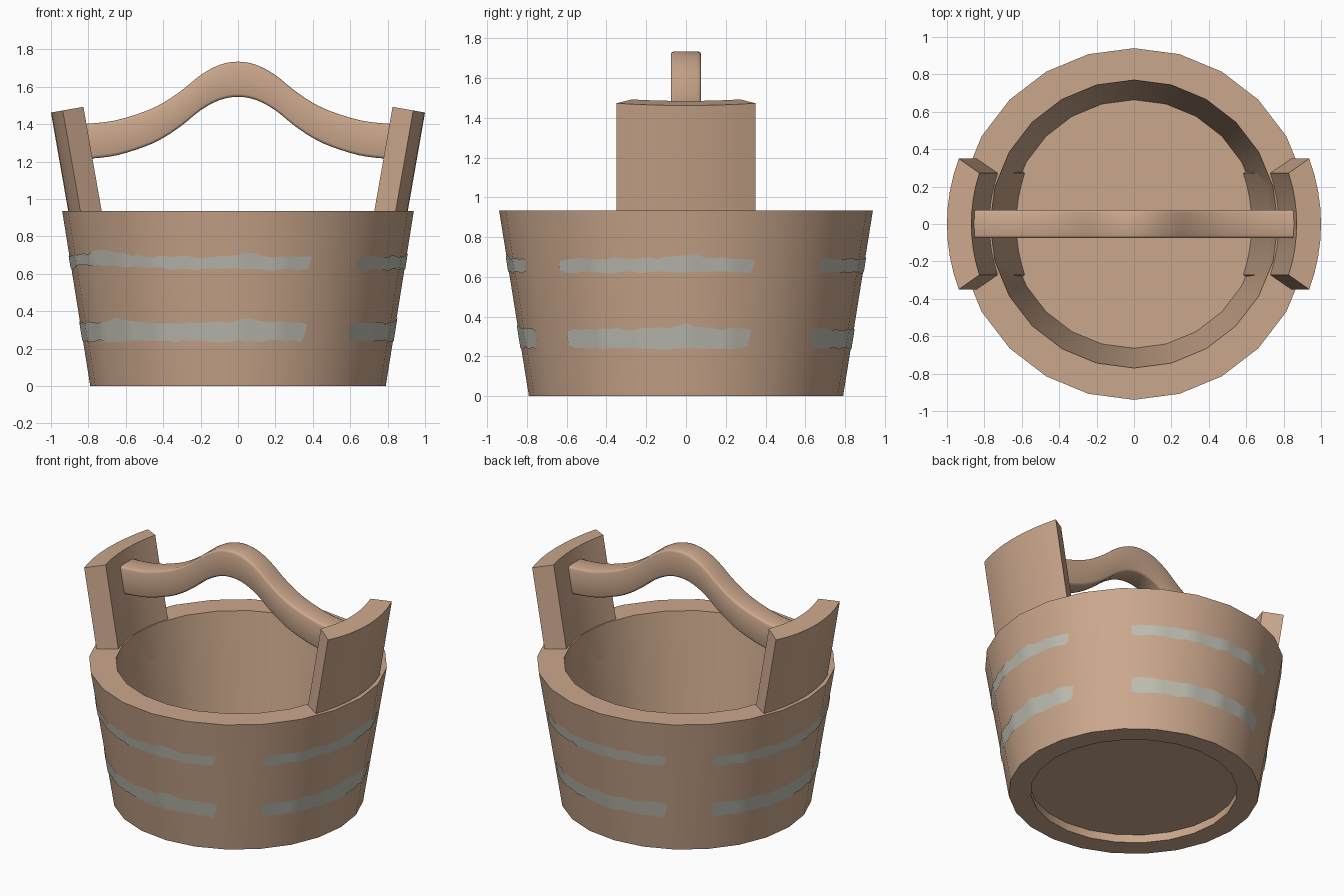
import bpy, bmesh, math, random
from math import sin, cos, radians

if "Cube" in bpy.data.objects:
    bpy.data.objects.remove(bpy.data.objects["Cube"])

random.seed(4)


def material(name, rgb):
    m = bpy.data.materials.new(name)
    m.diffuse_color = (*rgb, 1)
    m.use_nodes = True
    m.node_tree.nodes["Principled BSDF"].inputs["Base Color"].default_value = m.diffuse_color
    return m


WOOD = material("tan_wood", (0.60, 0.39, 0.265))
BAND = material("worn_grey_metal", (0.52, 0.515, 0.45))


def build(name, verts, faces, mat, angle=35, fix=True):
    me = bpy.data.meshes.new(name)
    me.from_pydata(verts, [], faces)
    if fix:
        bm = bmesh.new()
        bm.from_mesh(me)
        bmesh.ops.recalc_face_normals(bm, faces=bm.faces)
        bm.to_mesh(me)
        bm.free()
    me.materials.append(mat)
    ob = bpy.data.objects.new(name, me)
    bpy.context.collection.objects.link(ob)
    bpy.ops.object.select_all(action='DESELECT')
    ob.select_set(True)
    bpy.context.view_layer.objects.active = ob
    bpy.ops.object.shade_smooth_by_angle(angle=radians(angle))
    return ob


def bridge(rings, size, closed=False):
    """Quads joining successive rings of equal size; caps if open."""
    n = rings if closed else rings - 1
    faces = []
    for i in range(n):
        a, b = i * size, ((i + 1) % rings) * size
        for j in range(size):
            k = (j + 1) % size
            faces.append((a + j, a + k, b + k, b + j))
    if not closed:
        faces += [tuple(range(size)), tuple(range((rings - 1) * size, rings * size))]
    return faces


# Tapered 24-sided wall, lathed from a slanted profile
SIDES, H = 24, 0.935
R0, R1 = 0.79, 0.94
profile = [(R0, 0), (R1, H), (0.77, H), (0.65, 0)]
verts = [(r * sin(radians(15 * i)), -r * cos(radians(15 * i)), z)
         for i in range(SIDES) for r, z in profile]
build("bucket_wall", verts, bridge(SIDES, 4, True), WOOD)

# Recessed floor board
verts = [(0.675 * sin(radians(15 * i)), -0.675 * cos(radians(15 * i)), z)
         for z in (0.06, 0.11) for i in range(SIDES)]
build("bucket_floor", verts, bridge(2, SIDES), WOOD)

# Curved, outward-leaning side boards that hold the handle
LEAN = 0.175
for name, s in (("left_board", -1), ("right_board", 1)):
    section = []
    for r, half, order in ((1.0, 0.35, 1), (0.87, 0.272, -1)):
        a = math.asin(half / r)
        for i in range(9):
            t = order * a * (i / 4 - 1)
            section.append((r * cos(t), r * sin(t)))
    verts = []
    for base in (0.08, 1.462):
        for x, y in section:
            z = base + (1.0 - x) * LEAN
            verts.append((s * (x - LEAN * (1.462 - base)), y, z))
    build(name, verts, bridge(2, len(section)), WOOD)

# Arched handle: rounded rectangle swept along a bow-shaped path
half = [(0, 1.64), (0.1, 1.622), (0.2, 1.568), (0.3, 1.487), (0.4, 1.42),
        (0.5, 1.373), (0.65, 1.327), (0.78, 1.31), (0.87, 1.305)]
path = [(-x, z) for x, z in reversed(half[1:])] + half
pts = []
for i in range(len(path) - 1):
    p = [path[max(0, min(len(path) - 1, i + k))] for k in (-1, 0, 1, 2)]
    for step in range(3):
        t = step / 3
        pts.append(tuple(0.5 * (2 * p[1][c] + (p[2][c] - p[0][c]) * t
                   + (2 * p[0][c] - 5 * p[1][c] + 4 * p[2][c] - p[3][c]) * t * t
                   + (3 * p[1][c] - p[0][c] - 3 * p[2][c] + p[3][c]) * t ** 3)
                   for c in (0, 1)))
pts.append(path[-1])
W, T, B = 0.076, 0.094, 0.016
corner = []
for q, (sy, sz) in enumerate(((1, 1), (-1, 1), (-1, -1), (1, -1))):
    for k in range(3):
        a = radians(90 * q + 45 * k)
        corner.append((sy * (W - B) + B * cos(a), sz * (T - B) + B * sin(a)))
verts = [(x, y, z + dz) for x, z in pts for y, dz in corner]
build("handle", verts, bridge(len(pts), len(corner)), WOOD, 50)


# Worn metal bands: thin ragged strips lying on the wall facets
def wall_point(deg, z):
    r = (R0 + (R1 - R0) * z / H + 0.004)
    r *= cos(radians(7.5)) / cos(radians(deg % 15 - 7.5))
    return (r * sin(radians(deg)), -r * cos(radians(deg)), z)


def bump(deg, centre, width):
    d = (deg - centre + 180) % 360 - 180
    return math.exp(-(d / width) ** 2)


SPANS = ((45, 113), (139, 207), (226, 386))
for name, z0, z1 in (("upper_band", 0.622, 0.692), ("lower_band", 0.24, 0.338)):
    for n, (a, b) in enumerate(SPANS):
        degs = [a] + [d for d in range(0, 390, 3) if a + 1 < d < b - 1] + [b]
        verts = []
        for d in degs:
            lo = z0 + random.uniform(-0.007, 0.007)
            hi = z1 + random.uniform(-0.007, 0.007)
            hi += 0.022 * (bump(d, 90, 6) + bump(d, 3, 4) + bump(d, 308, 7))
            if name == "upper_band":
                rise = 0.022 * bump(d, 300, 25)
                lo, hi = lo + rise, hi + rise * 0.6
            if d in (a, b):
                lo, hi = lo + 0.012, hi - 0.008
            verts += [wall_point(d - (1 if d == b else 0), lo), wall_point(d, hi)]
        faces = [(2 * i, 2 * i + 2, 2 * i + 3, 2 * i + 1) for i in range(len(degs) - 1)]
        build(f"{name}_{n + 1}", verts, faces, BAND, fix=False)
